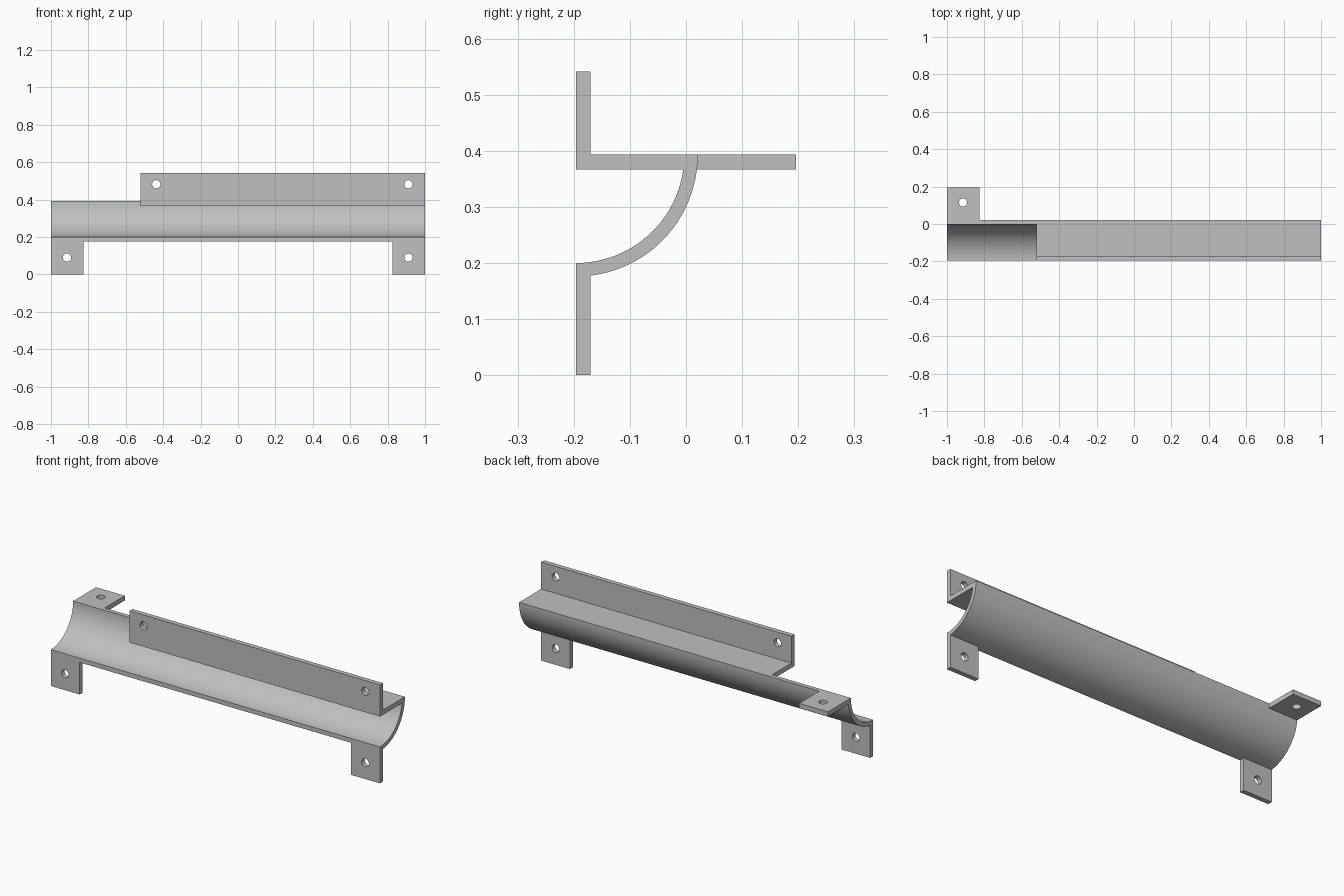
import bpy, bmesh, math
from mathutils import Vector, Matrix

cube = bpy.data.objects.get("Cube")
if cube:
    bpy.data.objects.remove(cube, do_unlink=True)

# Plain grey metal
GREY = (0.527, 0.527, 0.527, 1)
metal = bpy.data.materials.new("grey_metal")
metal.use_nodes = True
metal.diffuse_color = GREY
metal.node_tree.nodes["Principled BSDF"].inputs["Base Color"].default_value = GREY

FRONT, BACK = -0.196, 0.196   # front and back limits
TOP = 0.393                   # top of the shelf, also the trough's axis height
THICK = 0.026                 # sheet thickness
INNER, OUTER = 0.193, 0.217   # trough radii
TAB = 0.175                   # tab width
STEP = -0.522                 # where the shelf begins
HOLE = 0.022


def add_object(name, bm):
    bmesh.ops.recalc_face_normals(bm, faces=bm.faces)
    mesh = bpy.data.meshes.new(name)
    bm.to_mesh(mesh)
    bm.free()
    obj = bpy.data.objects.new(name, mesh)
    bpy.context.collection.objects.link(obj)
    mesh.materials.append(metal)
    return obj


def extrude_profile(name, profile, x0, x1):
    """Sweep a closed (y, z) profile along x."""
    bm = bmesh.new()
    face = bm.faces.new([bm.verts.new((x0, y, z)) for y, z in profile])
    swept = bmesh.ops.extrude_face_region(bm, geom=[face])["geom"]
    verts = [g for g in swept if isinstance(g, bmesh.types.BMVert)]
    bmesh.ops.translate(bm, verts=verts, vec=(x1 - x0, 0, 0))
    return add_object(name, bm)


def box_profile(y0, y1, z0, z1):
    return [(y0, z0), (y1, z0), (y1, z1), (y0, z1)]


def smooth(obj):
    bpy.ops.object.select_all(action="DESELECT")
    obj.select_set(True)
    bpy.context.view_layer.objects.active = obj
    bpy.ops.object.shade_smooth_by_angle(angle=math.radians(30))


def drill(obj, centre, upright=True):
    """Cut a round screw hole through a plate, along y or z."""
    bm = bmesh.new()
    turn = Matrix.Rotation(math.pi / 2, 4, "X") if upright else Matrix()
    bmesh.ops.create_cone(bm, cap_ends=True, segments=24, radius1=HOLE, radius2=HOLE,
                          depth=THICK * 4, matrix=Matrix.Translation(Vector(centre)) @ turn)
    cutter = add_object("hole_cutter", bm)
    cutter.hide_render = True
    mod = obj.modifiers.new("hole", "BOOLEAN")
    mod.operation = "DIFFERENCE"
    mod.solver = "EXACT"
    mod.object = cutter
    bpy.context.view_layer.objects.active = obj
    bpy.ops.object.modifier_apply(modifier=mod.name)
    bpy.data.objects.remove(cutter, do_unlink=True)


# Quarter-round trough
def arc(radius, steps=24):
    angles = [math.pi / 2 * i / steps for i in range(steps + 1)]
    return [(FRONT + radius * math.sin(a), TOP - radius * math.cos(a)) for a in angles]


trough = extrude_profile("trough", arc(INNER) + arc(OUTER)[::-1], -1, 1)
smooth(trough)

# Shelf with its upright front flange
inside = FRONT + THICK
shelf_end = FRONT + INNER + 0.003
flange = extrude_profile("shelf_flange", [
    (FRONT, TOP - THICK), (shelf_end, TOP - THICK), (shelf_end, TOP),
    (inside, TOP), (inside, 0.541), (FRONT, 0.541)], STEP, 1)
for x in (-0.437, 0.911):
    drill(flange, (x, FRONT + THICK / 2, 0.482))
smooth(flange)

# Lower mounting tabs
for name, x0, hole_x in (("right_lower_tab", -1, -0.914), ("left_lower_tab", 1 - TAB, 0.911)):
    tab = extrude_profile(name, box_profile(FRONT, inside, 0, 0.19), x0, x0 + TAB)
    drill(tab, (hole_x, FRONT + THICK / 2, 0.09))
    smooth(tab)

# Rear mounting tab
rear = extrude_profile("rear_tab", box_profile(0.01, BACK, TOP - THICK, TOP), -1, -1 + TAB)
drill(rear, (-0.914, 0.115, TOP - THICK / 2), upright=False)
smooth(rear)
